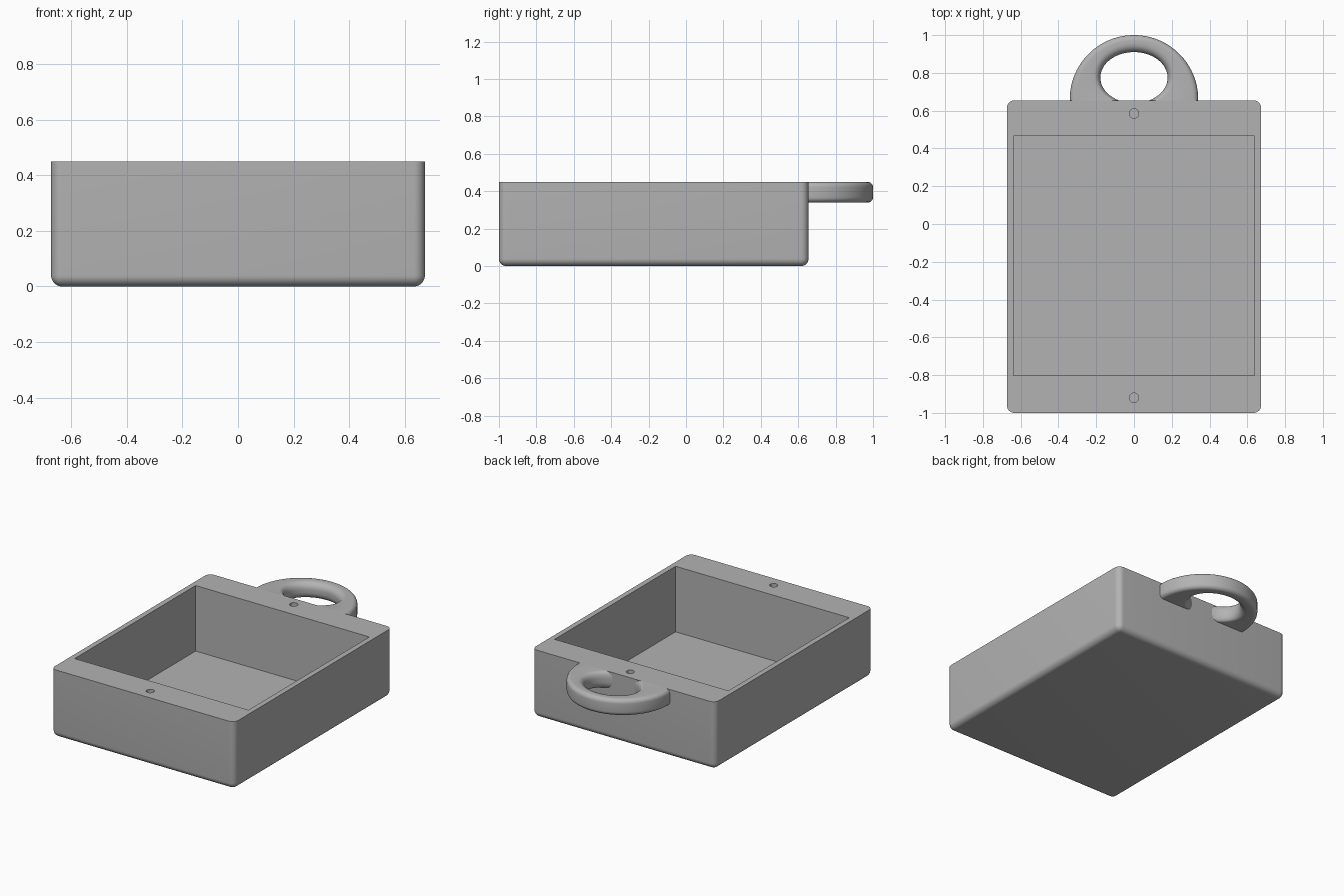
import bpy, bmesh, math
from mathutils import Vector

default = bpy.data.objects.get("Cube")
if default:
    bpy.data.objects.remove(default, do_unlink=True)

TOP = 0.45
BACK = 0.655

grey = bpy.data.materials.new("plain grey")
grey.use_nodes = True
colour = (0.45, 0.45, 0.45, 1)
grey.diffuse_color = colour
grey.node_tree.nodes["Principled BSDF"].inputs["Base Color"].default_value = colour


def make(name, bm):
    bmesh.ops.recalc_face_normals(bm, faces=bm.faces[:])
    mesh = bpy.data.meshes.new(name)
    bm.to_mesh(mesh)
    bm.free()
    mesh.materials.append(grey)
    obj = bpy.data.objects.new(name, mesh)
    bpy.context.collection.objects.link(obj)
    return obj


def block(lo, hi):
    bm = bmesh.new()
    bmesh.ops.create_cube(bm, size=1)
    lo, hi = Vector(lo), Vector(hi)
    for v in bm.verts:
        v.co = (lo + hi) / 2 + v.co * (hi - lo)
    return bm


def activate(obj):
    bpy.ops.object.select_all(action='DESELECT')
    obj.select_set(True)
    bpy.context.view_layer.objects.active = obj


def smooth(obj):
    activate(obj)
    bpy.ops.object.shade_smooth_by_angle(angle=math.radians(30))


# Tray body: every edge rounded except the top rim
bm = block((-0.673, -1, 0), (0.673, BACK, TOP))
rounded = [e for e in bm.edges if min(v.co.z for v in e.verts) < 0.1]
bmesh.ops.bevel(bm, geom=rounded, offset=0.04, segments=8, profile=0.5, affect='EDGES')
tray = make("tray_body", bm)

# Cavity and two screw holes
cutters = [make("cavity_cutter", block((-0.638, -0.802, 0.015), (0.638, 0.467, 0.6)))]
for y in (-0.92, 0.585):
    bm = bmesh.new()
    bmesh.ops.create_cone(bm, cap_ends=True, segments=32, radius1=0.025, radius2=0.025, depth=0.4)
    bmesh.ops.translate(bm, verts=bm.verts[:], vec=(0, y, TOP))
    cutters.append(make("screw_hole_cutter", bm))
activate(tray)
for cutter in cutters:
    cutter.hide_render = True
    mod = tray.modifiers.new("cut", 'BOOLEAN')
    mod.operation = 'DIFFERENCE'
    mod.solver = 'EXACT'
    mod.object = cutter
    bpy.ops.object.modifier_apply(modifier=mod.name)
    bpy.data.objects.remove(cutter, do_unlink=True)
smooth(tray)


# Hanging loop: rounded section lofted between an outer arc and an inner oval
def section(inner, outer, z0, z1, r_in, r_out, steps=6):
    across = (outer - inner).normalized()
    width = (outer - inner).length
    corners = ((r_in, z0 + r_in, r_in, 180), (width - r_out, z0 + r_out, r_out, 270),
               (width - r_out, z1 - r_out, r_out, 0), (r_in, z1 - r_in, r_in, 90))
    points = []
    for u, z, r, start in corners:
        for i in range(steps + 1):
            a = math.radians(start + 90 * i / steps)
            p = inner + across * (u + r * math.cos(a))
            points.append((p.x, p.y, z + r * math.sin(a)))
    return points


bm = bmesh.new()
rings = []
COUNT = 64
for i in range(COUNT + 1):
    t = i / COUNT * 2 - 1
    a_out = math.radians(90 + 92 * t)
    a_in = math.radians(90 + 153 * t)
    outer = Vector((0.34 * math.cos(a_out), 0.66 + 0.34 * math.sin(a_out)))
    inner = Vector((0.178 * math.cos(a_in), 0.775 + 0.135 * math.sin(a_in)))
    rings.append([bm.verts.new(p) for p in section(inner, outer, 0.34, TOP, 0.045, 0.028)])
for a, b in zip(rings, rings[1:]):
    for j in range(len(a)):
        k = (j + 1) % len(a)
        bm.faces.new((a[j], a[k], b[k], b[j]))
bm.faces.new(rings[0])
bm.faces.new(rings[-1])
smooth(make("hanging_loop", bm))
